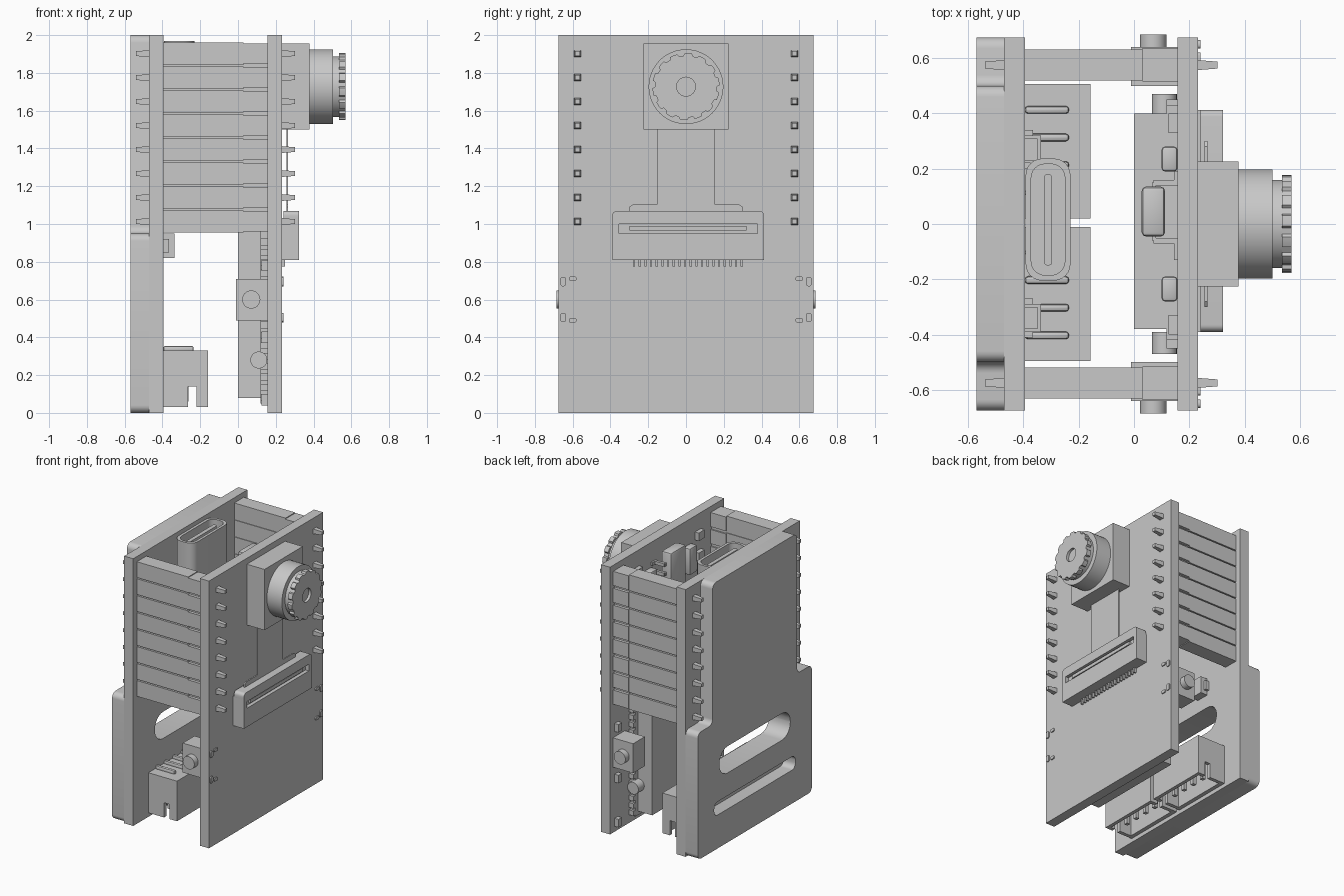
import bpy, bmesh, math
from mathutils import Matrix

old = bpy.data.objects.get("Cube")
if old:
    bpy.data.objects.remove(old, do_unlink=True)

grey = bpy.data.materials.new("plain_grey")
grey.use_nodes = True
grey.diffuse_color = (0.58, 0.58, 0.58, 1)
grey.node_tree.nodes["Principled BSDF"].inputs["Base Color"].default_value = (0.58, 0.58, 0.58, 1)
parts = []


def finish(name, bm):
    bmesh.ops.recalc_face_normals(bm, faces=bm.faces)
    mesh = bpy.data.meshes.new(name)
    bm.to_mesh(mesh)
    bm.free()
    mesh.materials.append(grey)
    obj = bpy.data.objects.new(name, mesh)
    bpy.context.scene.collection.objects.link(obj)
    parts.append(obj)
    return obj


def box(name, x, y, z, bevel=0):
    """Box from (low, high) pairs."""
    bm = bmesh.new()
    bmesh.ops.create_cube(bm, size=1)
    for v in bm.verts:
        for i, (a, b) in enumerate((x, y, z)):
            v.co[i] = (a + b) / 2 + v.co[i] * (b - a)
    if bevel:
        bmesh.ops.bevel(bm, geom=bm.edges[:], offset=bevel, segments=2, profile=0.5, affect='EDGES')
    return finish(name, bm)


def prism(name, outline, x, radius=0):
    """Outline in the YZ plane with rounded corners, extruded along X."""
    bm = bmesh.new()
    bm.faces.new([bm.verts.new((x[0], a, b)) for a, b in outline])
    if radius:
        bmesh.ops.bevel(bm, geom=bm.verts[:], offset=radius, segments=6, profile=0.5, affect='VERTICES')
    out = bmesh.ops.extrude_face_region(bm, geom=bm.faces[:])
    for v in out["geom"]:
        if isinstance(v, bmesh.types.BMVert):
            v.co.x = x[1]
    return finish(name, bm)


def rect(y, z):
    return [(y[0], z[0]), (y[1], z[0]), (y[1], z[1]), (y[0], z[1])]


def cylinder(name, centre, radius, length, axis='X', sides=48):
    bm = bmesh.new()
    turn = Matrix.Rotation(math.pi / 2, 4, 'Y' if axis == 'X' else 'X')
    bmesh.ops.create_cone(bm, cap_ends=True, segments=sides, radius1=radius, radius2=radius,
                          depth=length, matrix=Matrix.Translation(centre) @ turn)
    return finish(name, bm)


def cut(obj, cutter):
    cutter.hide_render = True
    mod = obj.modifiers.new("cut", 'BOOLEAN')
    mod.object, mod.operation, mod.solver = cutter, 'DIFFERENCE', 'EXACT'
    bpy.context.view_layer.objects.active = obj
    bpy.ops.object.modifier_apply(modifier="cut")
    parts.remove(cutter)
    bpy.data.objects.remove(cutter, do_unlink=True)


# Two boards and the stepped rear case
W = 0.675
box("front_board", (0.157, 0.232), (-W, W), (0, 2))
rear_board = box("rear_board", (-0.47, -0.395), (-W, W), (0, 2))
steps = [(-W, 0), (W, 0), (W, 0.95), (0.5, 0.95), (0.5, 2), (-0.5, 2), (-0.5, 0.95), (-W, 0.95)]
case = prism("rear_case", steps, (-0.57, -0.47), 0.04)
for target in (case, rear_board):
    cut(target, prism("slot_cutter", rect((-0.42, 0.42), (0.52, 0.72)), (-0.7, -0.3), 0.098))
cut(case, prism("vent_cutter", rect((-0.48, 0.48), (0.25, 0.35)), (-0.7, -0.472), 0.04))

# Stacked pin headers on both sides
for side in (-1, 1):
    def span(a, b):
        return tuple(sorted((side * a, side * b)))
    box("header_core", (-0.395, 0.157), span(0.525, 0.615), (0.96, 1.95))
    for row in range(8):
        z = 1.013 + row * 0.127
        box("header_body", (-0.395, 0.03), span(0.52, 0.632), (z - 0.059, z + 0.059))
        box("header_socket", (0.03, 0.157), span(0.515, 0.637), (z - 0.053, z + 0.053))
        for low, tip in ((0.23, 0.302), (-0.47, -0.54)):
            pin = box("header_pin", sorted((low, tip)), span(0.557, 0.593), (z - 0.018, z + 0.018))
            for v in pin.data.vertices:
                if abs(v.co.x - tip) < 0.001:
                    v.co.y += (side * 0.575 - v.co.y) * 0.3
                    v.co.z += (z - v.co.z) * 0.3

    # Push button with its soldered legs
    box("button_body", (-0.01, 0.157), span(0.5, 0.64), (0.49, 0.71))
    cylinder("button_cap", (0.07, side * 0.66, 0.6), 0.048, 0.05, 'Y', 32)
    for z in (0.505, 0.695):
        prism("button_leg", rect(span(0.635, 0.665), (z - 0.025, z + 0.025)), (0.232, 0.24), 0.013)
        z += 0.015 if z > 0.6 else -0.015
        prism("button_leg", rect(span(0.58, 0.62), (z - 0.012, z + 0.012)), (0.232, 0.24), 0.01)

    # Edge pads and small chips on the front board's inner face
    for row in range(16):
        z = 0.08 + row * 0.055
        box("module_pad", (0.118, 0.157), span(0.4, 0.45), (z - 0.018, z + 0.018))
    for z in (0.07, 0.4, 0.78):
        box("small_chip", (0.125, 0.157), span(0.58, 0.62), (z - 0.03, z + 0.03))
    for z in (1.3, 1.5, 1.7, 1.85):
        box("small_chip", (0.125, 0.157), span(0.33, 0.4), (z - 0.03, z + 0.03))
    box("capacitor", (0.1, 0.157), span(0.19, 0.28), (1.62, 1.82), 0.012)
    cylinder("round_capacitor", (0.11, side * 0.43, 0.28), 0.045, 0.08, 'Y', 24)

# Module block and tall component with its legs
box("module_plate", (0.118, 0.157), (-0.42, 0.43), (0.05, 0.97))
box("module_block", (0, 0.118), (-0.38, 0.4), (0.08, 0.97))
box("tall_component", (0.028, 0.112), (-0.045, 0.135), (1.58, 1.93), 0.015)
for z in (1.63, 1.7, 1.77, 1.84):
    for y, foot in ((0.15, 0.19), (-0.06, -0.13)):
        box("component_leg", (0.07, 0.157), sorted((y - 0.01, y + 0.01)), (z - 0.012, z + 0.012))
        box("component_foot", (0.145, 0.157), sorted((y, foot)), (z - 0.012, z + 0.012))
        box("component_shoulder", (0.065, 0.08), sorted((y, 0.045)), (z - 0.012, z + 0.012))

# Charging socket: a rounded shell opening upward, with a tongue
def upright(name, y, x, z, radius):
    """Rounded outline in the XY plane, raised along Z."""
    obj = prism(name, [(p, -q) for p, q in rect(y, x)], z, radius)
    obj.data.transform(Matrix(((0, 0, -1, 0), (0, 1, 0, 0), (1, 0, 0, 0), (0, 0, 0, 1))))
    obj.data.flip_normals()
    bm = bmesh.new()
    bm.from_mesh(obj.data)
    bmesh.ops.recalc_face_normals(bm, faces=bm.faces)
    bm.to_mesh(obj.data)
    bm.free()
    return obj


shell = upright("socket_shell", (-0.205, 0.237), (-0.392, -0.23), (1.62, 1.97), 0.06)
cut(shell, upright("socket_cutter", (-0.185, 0.217), (-0.372, -0.25), (1.7, 2.1), 0.05))
upright("socket_tongue", (-0.15, 0.18), (-0.326, -0.296), (1.68, 1.95), 0.013)
for y in (-0.34, 0.27):
    box("rear_chip", (-0.395, -0.337), (y - 0.05, y + 0.05), (0.82, 0.95))
    box("rear_chip_foot", (-0.395, -0.365), (y - 0.07, y + 0.07), (0.85, 0.92))
    box("rear_chip", (-0.395, -0.35), (y - 0.04, y + 0.04), (1.4, 1.5))

# Pair of cable connectors, open at the bottom
for mid in (-0.253, 0.263):
    housing = box("cable_housing", (-0.395, -0.158), (mid - 0.243, mid + 0.243), (0.03, 0.33))
    cut(housing, box("cavity_cutter", (-0.365, -0.185), (mid - 0.215, mid + 0.215), (-0.1, 0.27)))
    cut(housing, box("notch_cutter", (-0.265, -0.22), (mid - 0.4, mid + 0.4), (-0.1, 0.14)))
    for i in range(4):
        y = mid + (i - 1.5) * 0.1
        box("cable_pin", (-0.29, -0.262), (y - 0.014, y + 0.014), (0.06, 0.33))
        box("cable_pin_bend", (-0.395, -0.235), (y - 0.014, y + 0.014), (0.32, 0.355), 0.012)

# Camera block, barrel and notched focus ring
LZ = 1.727
box("camera_block", (0.232, 0.378), (-0.226, 0.226), (1.5, 1.955))
cylinder("lens_barrel", (0.44, 0, LZ), 0.198, 0.124)
cylinder("lens_neck", (0.52, 0, LZ), 0.16, 0.04)
ring = []
teeth = 14
for i in range(teeth):
    for frac, r in ((0.1, 0.177), (0.35, 0.178), (0.6, 0.177), (0.7, 0.164), (1.0, 0.164)):
        a = math.tau * (i + frac) / teeth
        ring.append((r * math.cos(a), LZ + r * math.sin(a)))
focus = prism("focus_ring", ring, (0.535, 0.57))
cut(focus, cylinder("hole_cutter", (0.58, 0, LZ), 0.05, 0.06))

# Flat cable and its connector
ribbon = [(-0.3, 1.05), (0.3, 1.05), (0.3, 1.09), (0.28, 1.105), (0.15, 1.105), (0.15, 1.52),
          (-0.15, 1.52), (-0.15, 1.105), (-0.28, 1.105), (-0.3, 1.09)]
prism("ribbon", ribbon, (0.256, 0.266))
socket = box("ribbon_socket", (0.232, 0.322), (-0.39, 0.413), (0.81, 1.03))
cut(socket, box("mouth_cutter", (0.295, 0.4), (-0.355, 0.378), (0.95, 1.015)))
prism("ribbon_latch", rect((-0.39, 0.413), (1.0, 1.07)), (0.24, 0.322), 0.025)
box("latch_bar", (0.28, 0.312), (-0.3, 0.32), (0.965, 0.99))
for i in range(20):
    y = -0.275 + i * 0.03
    box("ribbon_contact", (0.232, 0.25), (y - 0.006, y + 0.006), (0.775, 0.82))

# Smooth the round parts while keeping edges sharp
bpy.ops.object.select_all(action='DESELECT')
for obj in parts:
    obj.select_set(True)
bpy.context.view_layer.objects.active = parts[0]
bpy.ops.object.shade_smooth_by_angle(angle=math.radians(30))
